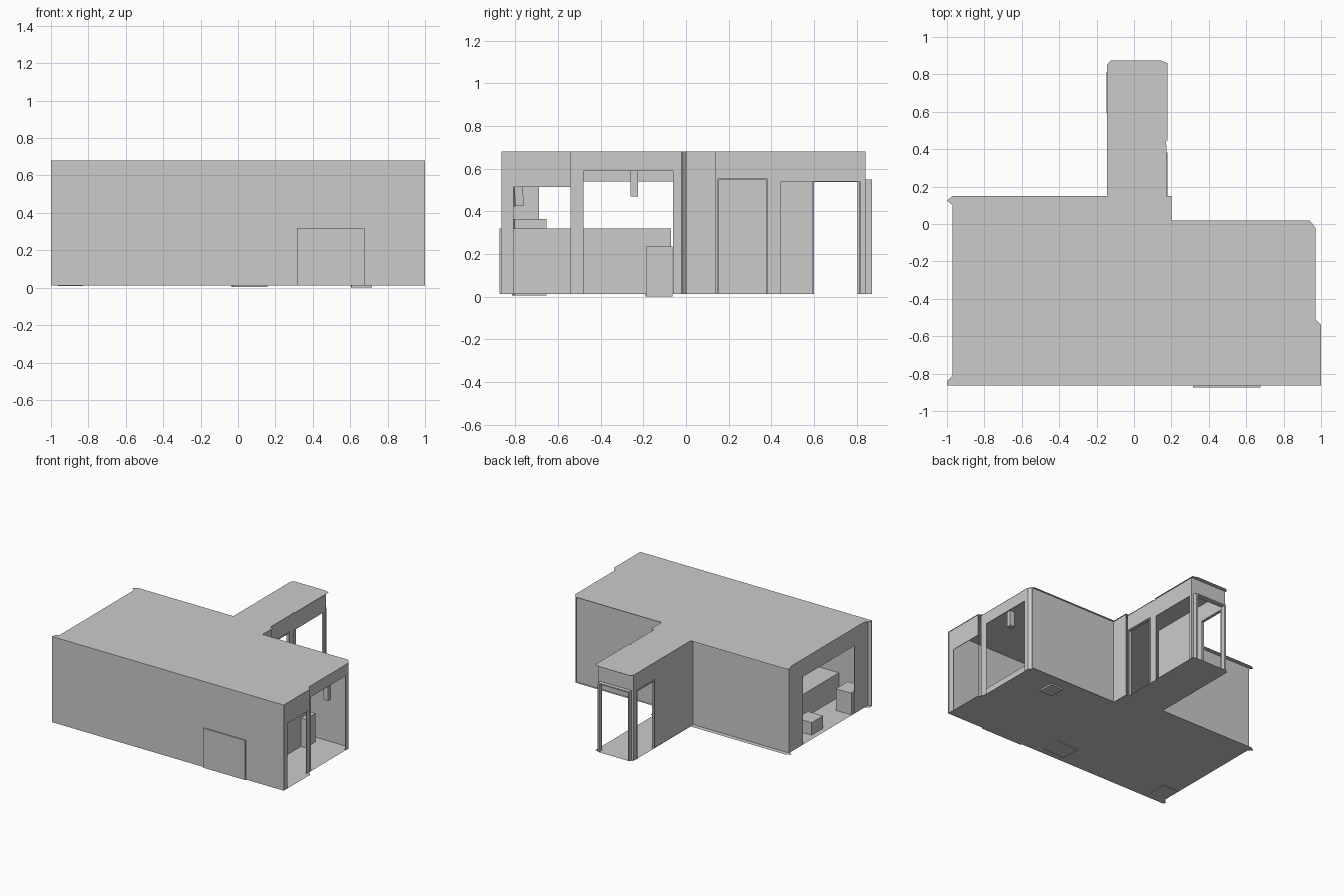
import bpy, bmesh
from math import radians
from mathutils import Matrix, Vector

if "Cube" in bpy.data.objects:
    bpy.data.objects.remove(bpy.data.objects["Cube"])

LOW, HIGH = 0.012, 0.68


def finish(bm, name):
    bmesh.ops.recalc_face_normals(bm, faces=bm.faces)
    mesh = bpy.data.meshes.new(name)
    bm.to_mesh(mesh)
    bm.free()
    ob = bpy.data.objects.new(name, mesh)
    bpy.context.collection.objects.link(ob)
    return ob


def box(name, x, y, z, turn=0, tilt=0):
    """Axis ranges give the size; turn is about z, tilt about x."""
    size = [b - a for a, b in (x, y, z)]
    bm = bmesh.new()
    bmesh.ops.create_cube(bm, size=1, matrix=Matrix.Diagonal((*size, 1)))
    ob = finish(bm, name)
    ob.location = [(a + b) / 2 for a, b in (x, y, z)]
    ob.rotation_euler = (radians(tilt), 0, radians(turn))
    return ob


def slab(name, outline, z):
    bm = bmesh.new()
    bm.faces.new([bm.verts.new((x, y, z)) for x, y in outline])
    return finish(bm, name)


def wall(name, a, b, opening=None, thick=0.004):
    """Thin wall from a to b; opening = (start, end, top), distances along it."""
    a, b = Vector(a), Vector(b)
    length = (b - a).length
    d = (b - a) / length
    if opening:
        s, e, t = opening
        prof = [(0, LOW), (s, LOW), (s, t), (e, t), (e, LOW),
                (length, LOW), (length, HIGH), (0, HIGH)]
    else:
        prof = [(0, LOW), (length, LOW), (length, HIGH), (0, HIGH)]
    bm = bmesh.new()
    bm.faces.new([bm.verts.new((a.x + d.x * u, a.y + d.y * u, z)) for u, z in prof])
    ob = finish(bm, name)
    mod = ob.modifiers.new("thickness", 'SOLIDIFY')
    mod.thickness, mod.offset = thick, 0
    return ob


def frame_x(name, x, y, top, w=0.008):
    """Door frame lying in a wall that runs along y."""
    box(name + "_jamb_near", x, (y[0], y[0] + w), (LOW, top))
    box(name + "_jamb_far", x, (y[1] - w, y[1]), (LOW, top))
    box(name + "_head", x, (y[0] + w, y[1] - w), (top - w, top))


# Floor and ceiling share one outline with flared corners
outline = [(-1, -0.864), (1, -0.864), (1, -0.54), (0.97, -0.51), (0.97, -0.02),
           (0.94, 0.018), (0.2, 0.018), (0.2, 0.15), (0.175, 0.15), (0.175, 0.42),
           (0.165, 0.43), (0.18, 0.45), (0.18, 0.86), (0.14, 0.875),
           (-0.125, 0.875), (-0.145, 0.85), (-0.145, 0.15), (-0.97, 0.15),
           (-1, 0.125), (-0.97, 0.1), (-0.97, -0.81), (-1, -0.84)]
slab("floor", outline, LOW)
slab("ceiling", outline, HIGH)

# Main room walls
wall("front_wall", (-1, -0.862), (1, -0.862))
wall("left_wall", (-0.967, -0.86), (-0.967, 0.11), (0.17, 0.80, 0.54))
wall("back_left_wall", (-0.97, 0.112), (-0.14, 0.112))
wall("back_right_wall", (0.945, 0.0), (0.19, 0.0))
wall("right_corner_wall", (0.966, -0.02), (0.945, 0.0))
wall("right_wall_front", (0.992, -0.86), (0.992, -0.54), (0.05, 0.319, 0.515))
wall("right_wall_back", (0.966, -0.54), (0.966, -0.02), (0.06, 0.48, 0.59))

# Corridor walls
wall("corridor_return_wall", (0.19, 0.0), (0.19, 0.14))
wall("corridor_right_door_wall", (0.168, 0.13), (0.168, 0.42), (0.02, 0.25, 0.55))
wall("corridor_right_window_wall", (0.168, 0.42), (0.168, 0.84), (0.025, 0.395, 0.54))
wall("corridor_left_wall", (-0.138, 0.11), (-0.138, 0.84), (0.49, 0.695, 0.54))
wall("corridor_end_wall", (-0.138, 0.84), (0.168, 0.84), (0.03, 0.275, 0.545))

# Door frames
frame_x("side_door", (0.155, 0.178), (0.147, 0.383), 0.555)
frame_x("left_door", (-0.146, -0.128), (0.592, 0.813), 0.545)
for i, x in enumerate(((-0.12, -0.108), (0.14, 0.152))):
    box(f"end_door_jamb_{i}", x, (0.836, 0.872), (LOW, 0.55))
box("end_door_head", (-0.108, 0.14), (0.836, 0.872), (0.54, 0.55))

# Furniture blocks
box("bed", (0.315, 0.675), (-0.875, -0.07), (LOW, 0.32))
box("side_cabinet", (0.605, 0.715), (-0.188, -0.065), (0, 0.235), turn=1)
box("tall_cabinet", (-0.03, 0.155), (-0.81, -0.66), (0.005, 0.365), turn=3)
box("corner_cabinet", (-0.96, -0.83), (-0.81, -0.66), (0.01, 0.18), turn=2)
box("bench", (-0.72, -0.5), (-0.855, -0.4), (LOW, 0.2))
box("stool", (-0.93, -0.8), (-0.36, -0.22), (LOW, 0.11))
box("wall_screen", (0.0, 0.14), (-0.81, -0.77), (0.425, 0.515), turn=6, tilt=4)
box("hanging_box", (0.92, 0.96), (-0.26, -0.225), (0.47, 0.59))
